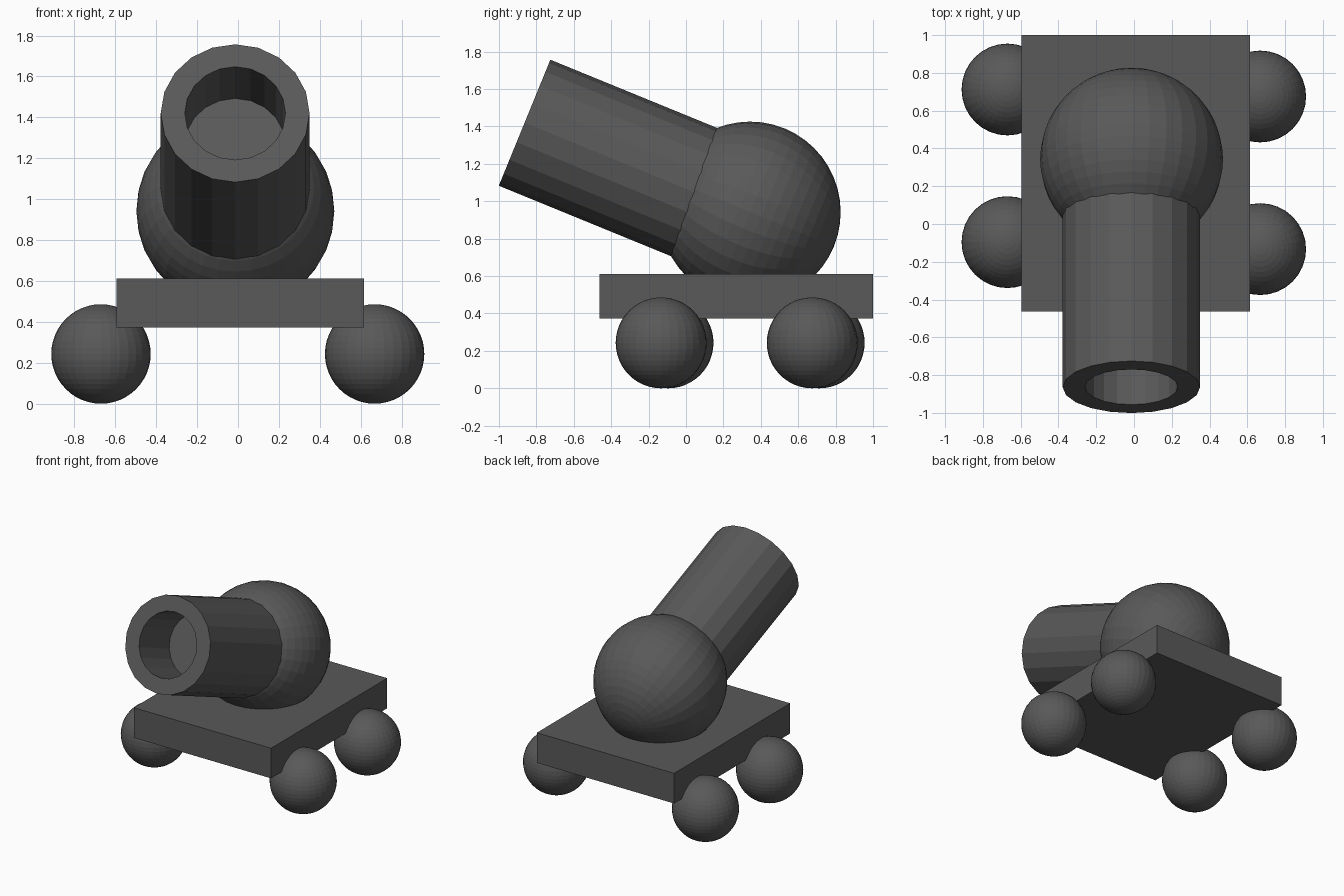
import bpy, bmesh
from math import radians, pi
from mathutils import Matrix

if "Cube" in bpy.data.objects:
    bpy.data.objects.remove(bpy.data.objects["Cube"])

TILT = radians(67.75)   # barrel axis: from vertical toward the front

dark = bpy.data.materials.new("dark_iron")
dark.diffuse_color = (0.1, 0.1, 0.1, 1)
dark.use_nodes = True
dark.node_tree.nodes["Principled BSDF"].inputs["Base Color"].default_value = dark.diffuse_color


def finish(name, bm, loc, tilt=0.0):
    bmesh.ops.recalc_face_normals(bm, faces=bm.faces)
    mesh = bpy.data.meshes.new(name)
    bm.to_mesh(mesh)
    bm.free()
    mesh.materials.append(dark)
    ob = bpy.data.objects.new(name, mesh)
    ob.location = loc
    ob.rotation_euler = (tilt, 0, 0)
    bpy.context.collection.objects.link(ob)
    return ob


def ball(name, radius, loc, tilt=0.0):
    bm = bmesh.new()
    bmesh.ops.create_uvsphere(bm, u_segments=32, v_segments=24, radius=radius)
    finish(name, bm, loc, tilt)


def lathe(name, profile, sides, loc, tilt):
    bm = bmesh.new()
    verts = [bm.verts.new((r, 0, z)) for r, z in profile]
    edges = [bm.edges.new(pair) for pair in zip(verts, verts[1:])]
    bmesh.ops.spin(bm, geom=verts + edges, cent=(0, 0, 0), axis=(0, 0, 1),
                   angle=2 * pi, steps=sides)
    bmesh.ops.remove_doubles(bm, verts=bm.verts, dist=1e-4)
    finish(name, bm, loc, tilt)


# Flat carriage slab
bm = bmesh.new()
bmesh.ops.create_cube(bm, size=1, matrix=Matrix.Diagonal((1.21, 1.462, 0.24, 1)))
finish("carriage", bm, (0.01, 0.269, 0.492))

# Ball wheels, the left pair sitting slightly further back
for side, x, shift in (("right", 0.668, 0.0), ("left", -0.67, 0.037)):
    for end, y in (("front", -0.133), ("rear", 0.675)):
        ball(f"{end}_{side}_wheel", 0.243, (x, y + shift, 0.243))

# Round breech
ball("breech", 0.484, (-0.013, 0.343, 0.942), TILT)

# Barrel with a blind bore, origin at the centre of the mouth
lathe("barrel",
      [(0, -1.2), (0.364, -1.2), (0.364, 0), (0.246, 0), (0.246, -0.41), (0, -0.41)],
      20, (-0.014, -0.863, 1.42), TILT)
